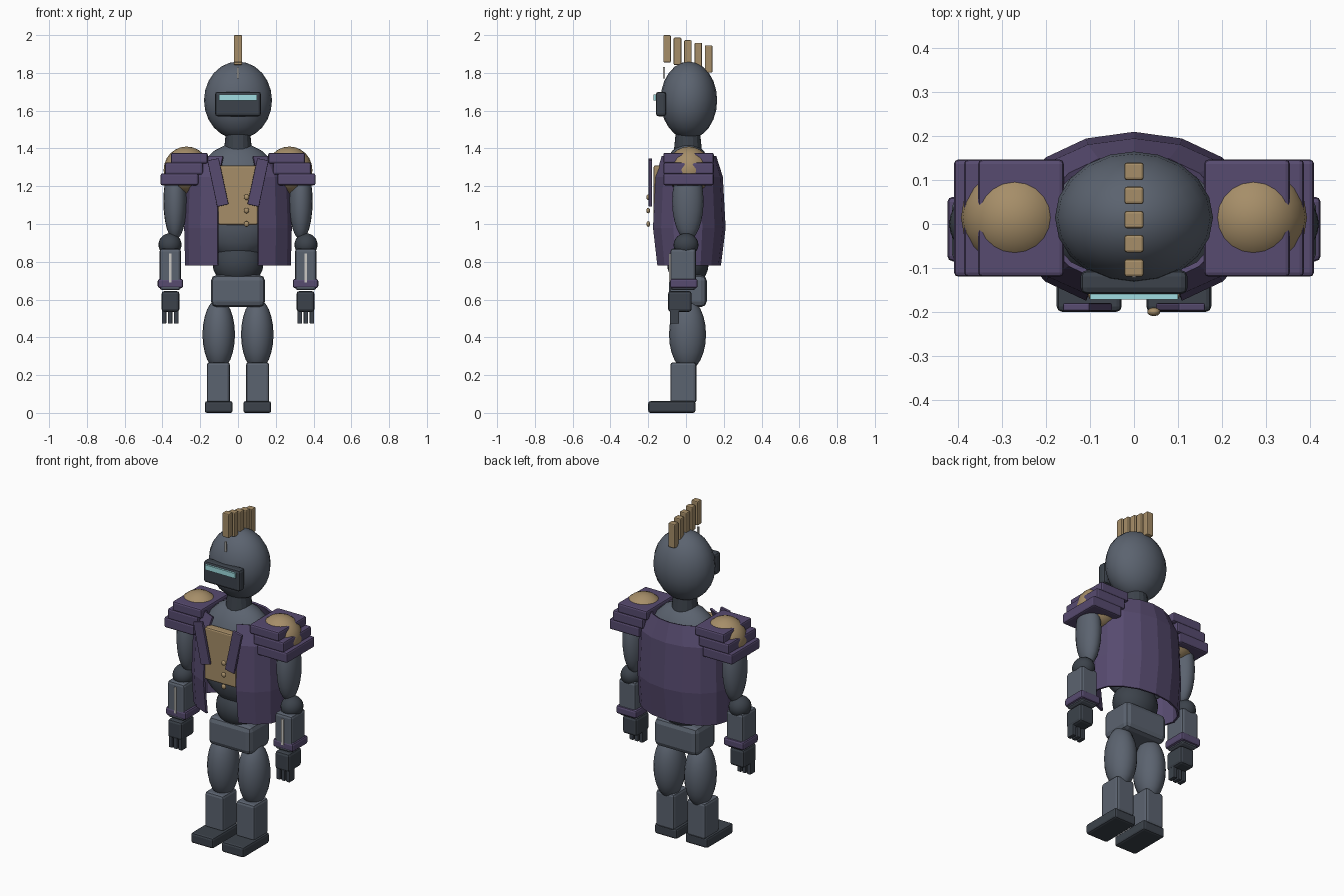
import bpy, bmesh, math
from mathutils import Matrix, Vector

if "Cube" in bpy.data.objects:
    bpy.data.objects.remove(bpy.data.objects["Cube"])


def colour(name, r, g, b):
    m = bpy.data.materials.new(name)
    m.diffuse_color = (r, g, b, 1)
    m.use_nodes = True
    m.node_tree.nodes["Principled BSDF"].inputs["Base Color"].default_value = m.diffuse_color
    return m


SLATE = colour("slate", 0.105, 0.125, 0.16)
DARK = colour("dark_slate", 0.045, 0.055, 0.07)
PURPLE = colour("purple", 0.095, 0.07, 0.16)
TAN = colour("tan", 0.38, 0.27, 0.14)
CYAN = colour("cyan", 0.35, 0.72, 0.75)
PALE = colour("pale", 0.6, 0.58, 0.55)


def finish(name, bm, mat, smooth=False):
    me = bpy.data.meshes.new(name)
    bmesh.ops.recalc_face_normals(bm, faces=bm.faces)
    for f in bm.faces:
        f.smooth = smooth
    bm.to_mesh(me)
    bm.free()
    me.materials.append(mat)
    ob = bpy.data.objects.new(name, me)
    bpy.context.collection.objects.link(ob)
    return ob


def box(name, x, y, z, mat, bevel=0.01, tilt=0):
    """Bevelled box from (min, max) ranges, tilted about its y axis."""
    bm = bmesh.new()
    bmesh.ops.create_cube(bm, size=1)
    bmesh.ops.scale(bm, vec=(x[1] - x[0], y[1] - y[0], z[1] - z[0]), verts=bm.verts)
    if bevel:
        bmesh.ops.bevel(bm, geom=bm.edges[:], offset=bevel, segments=2,
                        profile=0.5, affect='EDGES')
    mid = Vector((sum(x) / 2, sum(y) / 2, sum(z) / 2))
    bm.transform(Matrix.Translation(mid) @ Matrix.Rotation(tilt, 4, 'Y'))
    return finish(name, bm, mat)


def ball(name, c, r, mat, seg=20, rings=12):
    bm = bmesh.new()
    bmesh.ops.create_uvsphere(bm, u_segments=seg, v_segments=rings, radius=1)
    bm.transform(Matrix.Translation(c) @ Matrix.Diagonal((*r, 1)))
    return finish(name, bm, mat, True)


def tube(name, c, r1, r2, depth, mat):
    bm = bmesh.new()
    bmesh.ops.create_cone(bm, cap_ends=True, segments=16, radius1=r1, radius2=r2, depth=depth)
    bm.transform(Matrix.Translation(c))
    return finish(name, bm, mat)


# Head, visor and crest
ball("head", (0, 0.015, 1.655), (0.18, 0.15, 0.205), SLATE)
box("visor", (-0.122, 0.122), (-0.16, -0.105), (1.57, 1.70), DARK, 0.015)
box("visor_light", (-0.1, 0.1), (-0.172, -0.15), (1.655, 1.685), CYAN, 0)
box("forehead_mark", (-0.005, 0.005), (-0.122, -0.112), (1.77, 1.83), PALE, 0)
for i in range(5):
    y, top = -0.1 + 0.055 * i, 2.0 - 0.0135 * i
    box(f"crest_{i + 1}", (-0.022, 0.022), (y - 0.02, y + 0.02), (top - 0.145, top), TAN, 0.006)
tube("neck", (0, 0.01, 1.43), 0.075, 0.065, 0.1, DARK)

# Body
ball("torso", (0, 0.01, 1.12), (0.25, 0.165, 0.31), SLATE)
ball("waist", (0, 0.01, 0.79), (0.135, 0.11, 0.12), DARK)
box("pelvis", (-0.143, 0.143), (-0.09, 0.11), (0.56, 0.73), SLATE, 0.03)
box("shirt_front", (-0.105, 0.105), (-0.172, -0.12), (0.995, 1.31), TAN, 0.01)
for i in range(3):
    ball(f"button_{i + 1}", (0.045, -0.2, 1.0 + 0.071 * i), (0.015, 0.01, 0.015), TAN, 10, 6)

# Open vest: sixteen-sided shell with the two front panels left out
bm = bmesh.new()
rows = []
for z, rx, ry in ((0.78, 0.28, 0.175), (0.98, 0.285, 0.2), (1.25, 0.275, 0.185), (1.36, 0.21, 0.15)):
    row = []
    for k in range(1, 16):
        a = math.tau * k / 16
        row.append(bm.verts.new((rx * math.sin(a), 0.01 - ry * math.cos(a), z)))
    rows.append(row)
for lo, hi in zip(rows, rows[1:]):
    for k in range(14):
        bm.faces.new((lo[k], lo[k + 1], hi[k + 1], hi[k]))
vest = finish("vest", bm, PURPLE)
mod = vest.modifiers.new("thickness", 'SOLIDIFY')
mod.thickness = 0.012
mod.offset = -1

for s, side in ((-1, "right"), (1, "left")):
    def sx(a, b):
        return tuple(sorted((s * a, s * b)))

    # Lapels
    box(f"{side}_lapel", sx(0.075, 0.137), (-0.198, -0.18), (1.095, 1.345), PURPLE, 0.004,
        s * math.radians(12))
    # Shoulder dome with stepped plates
    ball(f"{side}_shoulder_dome", (s * 0.272, 0.015, 1.285), (0.122, 0.12, 0.125), TAN)
    for i, (a, b, z0, z1) in enumerate(((0.16, 0.355, 1.32, 1.377),
                                        (0.185, 0.387, 1.262, 1.325),
                                        (0.21, 0.41, 1.205, 1.268))):
        box(f"{side}_shoulder_plate_{i + 1}", sx(a, b), (-0.12, 0.147), (z0, z1), PURPLE, 0.01)
    # Arm
    ball(f"{side}_upper_arm", (s * 0.333, 0.01, 1.12), (0.062, 0.083, 0.205), SLATE)
    ball(f"{side}_elbow", (s * 0.36, 0, 0.89), (0.061, 0.066, 0.061), DARK)
    box(f"{side}_forearm", sx(0.302, 0.415), (-0.083, 0.053), (0.65, 0.87), SLATE, 0.015)
    box(f"{side}_forearm_stripe", sx(0.351, 0.365), (-0.09, -0.08), (0.69, 0.845), PALE, 0)
    box(f"{side}_cuff", sx(0.29, 0.425), (-0.085, 0.062), (0.66, 0.71), PURPLE, 0.012)
    box(f"{side}_hand", sx(0.31, 0.405), (-0.095, 0.03), (0.535, 0.645), DARK, 0.015)
    for i in range(3):
        x = 0.327 + 0.032 * i
        box(f"{side}_finger_{i + 1}", sx(x - 0.012, x + 0.012), (-0.085, -0.037),
            (0.473, 0.55), DARK, 0.004)
    # Leg
    ball(f"{side}_thigh", (s * 0.102, 0.008, 0.415), (0.086, 0.098, 0.19), SLATE)
    box(f"{side}_shin", sx(0.042, 0.165), (-0.083, 0.055), (0.05, 0.268), SLATE, 0.015)
    box(f"{side}_foot", sx(0.028, 0.176), (-0.2, 0.05), (0, 0.062), DARK, 0.012)
